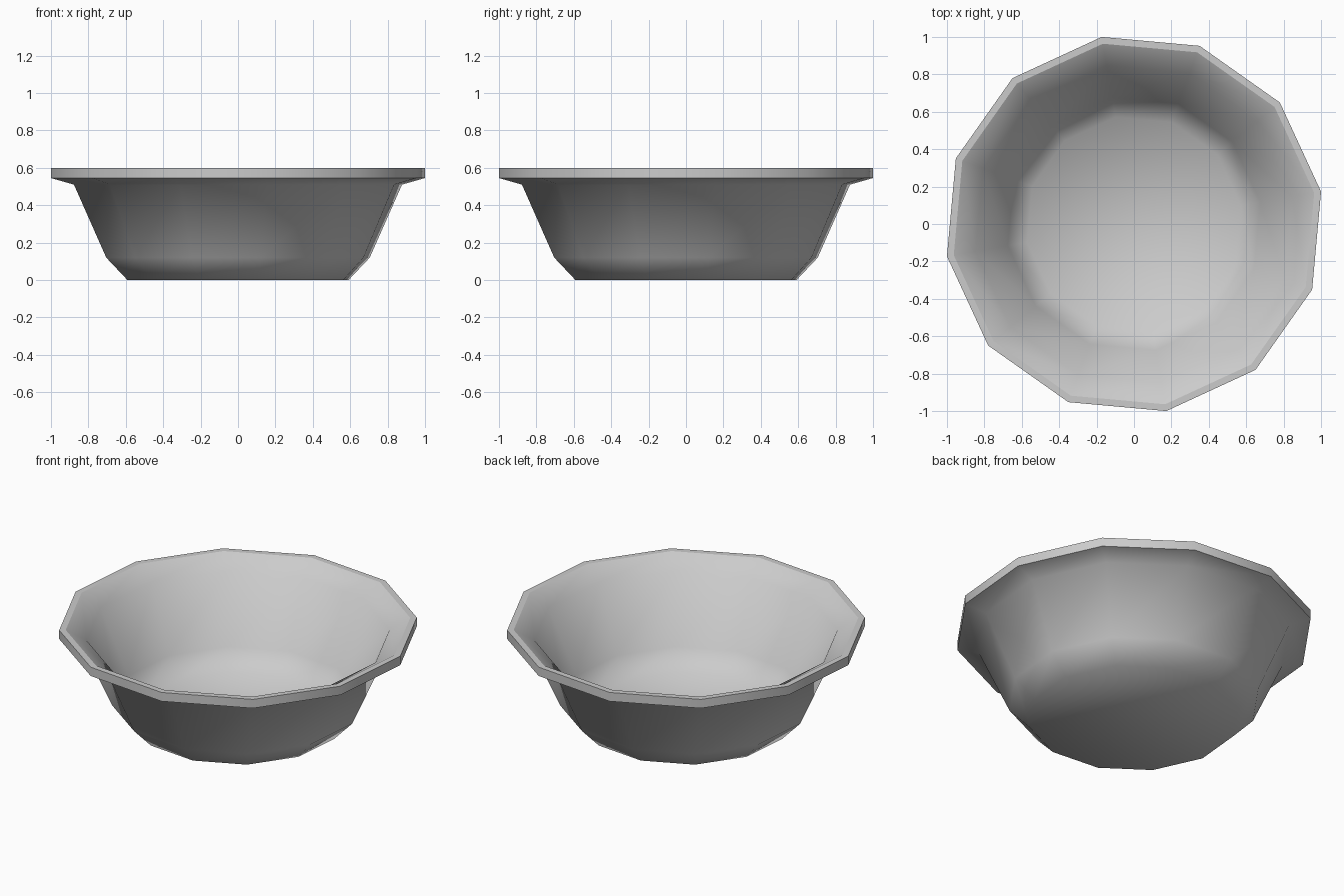
import bpy
import bmesh
from math import sin, cos, radians

default = bpy.data.objects.get("Cube")
if default:
    bpy.data.objects.remove(default, do_unlink=True)

SIDES = 12
TURN = radians(9.8)

# Profile as (corner radius, height, sharp ring), from the base over the rim to the floor
PROFILE = [
    (0.60, 0.00, False),   # base
    (0.715, 0.12, False),  # lower bevel
    (0.89, 0.51, False),   # outer wall
    (1.015, 0.545, True),  # under the rim
    (1.015, 0.60, True),   # rim outer edge
    (0.978, 0.60, True),   # rim inner edge
    (0.86, 0.53, False),   # inner lip
    (0.685, 0.14, False),  # inner wall
    (0.58, 0.03, False),   # floor
]


def make_material(name, colour):
    mat = bpy.data.materials.new(name)
    mat.use_nodes = True
    mat.diffuse_color = colour
    mat.node_tree.nodes["Principled BSDF"].inputs["Base Color"].default_value = colour
    return mat


def lathe(name, profile, mat):
    bm = bmesh.new()
    rings = []
    for radius, height, _ in profile:
        angles = [TURN + radians(360 / SIDES) * i for i in range(SIDES)]
        rings.append([bm.verts.new((radius * cos(a), radius * sin(a), height)) for a in angles])

    # Walls between neighbouring rings, then the base and floor
    for low, high in zip(rings, rings[1:]):
        for i in range(SIDES):
            j = (i + 1) % SIDES
            bm.faces.new((low[i], low[j], high[j], high[i]))
    bm.faces.new(rings[0][::-1])
    bm.faces.new(rings[-1])

    # Smooth everywhere except the rim's ring edges
    for face in bm.faces:
        face.smooth = True
    for ring, (_, _, sharp) in zip(rings, profile):
        for i in range(SIDES):
            bm.edges.get((ring[i], ring[(i + 1) % SIDES])).smooth = not sharp

    mesh = bpy.data.meshes.new(name)
    bm.to_mesh(mesh)
    bm.free()
    mesh.materials.append(mat)
    obj = bpy.data.objects.new(name, mesh)
    bpy.context.collection.objects.link(obj)
    return obj


grey = make_material("light_grey", (0.6, 0.6, 0.6, 1.0))
lathe("bowl", PROFILE, grey)
